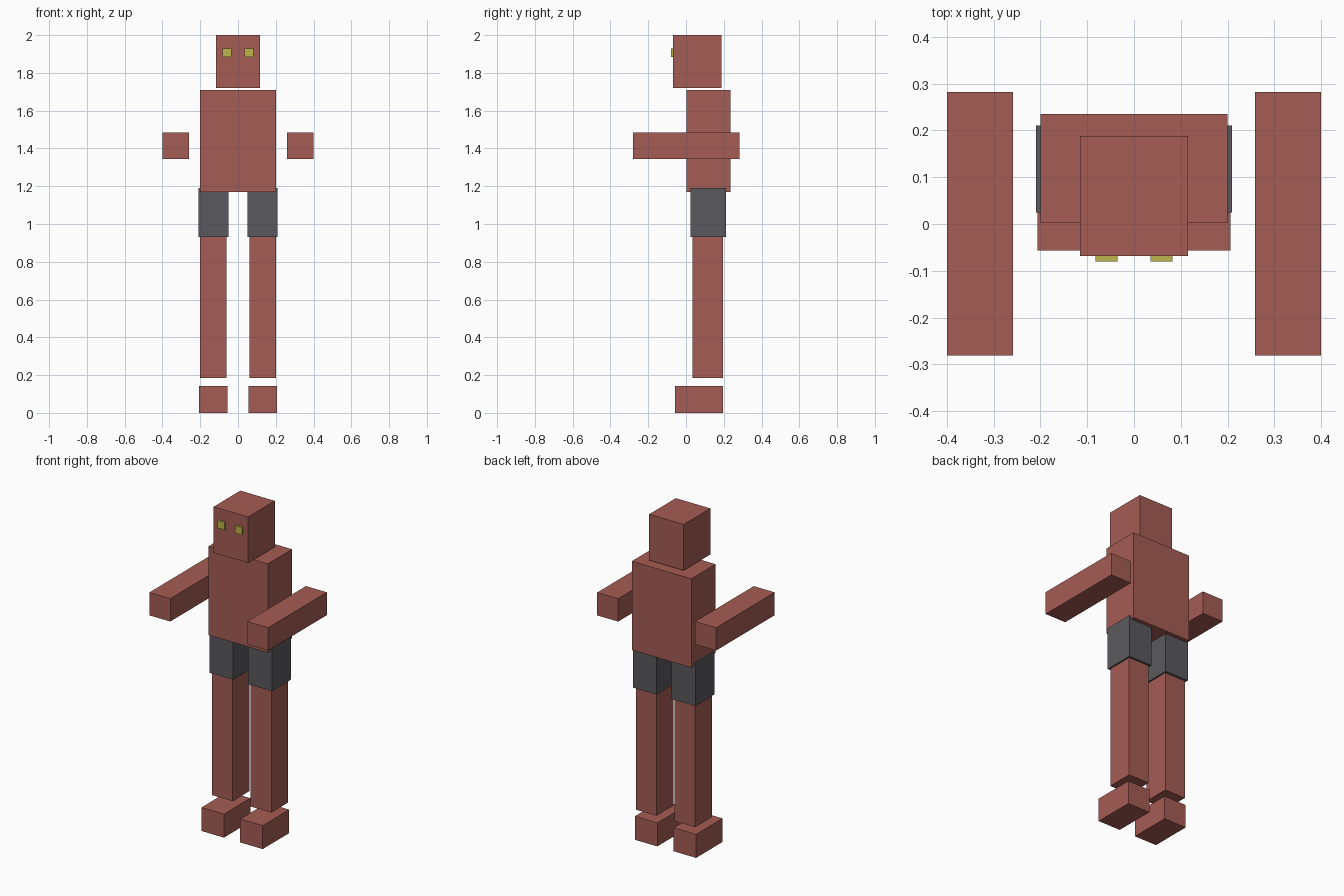
import bpy
import bmesh
from mathutils import Vector

default_cube = bpy.data.objects.get("Cube")
if default_cube:
    bpy.data.objects.remove(default_cube, do_unlink=True)


def make_material(name, rgb):
    mat = bpy.data.materials.new(name)
    mat.use_nodes = True
    color = (*rgb, 1.0)
    mat.diffuse_color = color
    mat.node_tree.nodes["Principled BSDF"].inputs["Base Color"].default_value = color
    return mat


def add_box(name, mat, low, high):
    """Box between two opposite corners, with its origin at the centre."""
    low, high = Vector(low), Vector(high)
    size = high - low
    bm = bmesh.new()
    bmesh.ops.create_cube(bm, size=1.0)
    bmesh.ops.scale(bm, vec=size, verts=bm.verts)
    mesh = bpy.data.meshes.new(name)
    bm.to_mesh(mesh)
    bm.free()
    mesh.materials.append(mat)
    obj = bpy.data.objects.new(name, mesh)
    obj.location = (low + high) / 2
    bpy.context.collection.objects.link(obj)
    return obj


def add_pair(name, mat, low, high):
    """Left box at +x and its mirror image at -x."""
    add_box("left_" + name, mat, low, high)
    add_box("right_" + name, mat, (-high[0], *low[1:]), (-low[0], *high[1:]))


skin = make_material("brick red", (0.38, 0.107, 0.09))
cloth = make_material("dark grey", (0.102, 0.102, 0.114))
eye_color = make_material("yellow", (0.51, 0.46, 0.07))

# Head and torso
add_box("head", skin, (-0.116, -0.068, 1.72), (0.116, 0.188, 2.0))
add_box("torso", skin, (-0.2, 0.002, 1.17), (0.2, 0.235, 1.71))

# Eyes, set into the face
add_pair("eye", eye_color, (0.035, -0.08, 1.885), (0.082, -0.05, 1.93))

# Arms reaching forward
add_pair("arm", skin, (0.259, -0.281, 1.345), (0.4, 0.282, 1.484))

# Legs, shorts and feet
add_pair("leg", skin, (0.06, 0.035, 0.185), (0.2, 0.197, 1.18))
add_pair("shorts_leg", cloth, (0.05, 0.025, 0.93), (0.21, 0.211, 1.19))
add_pair("foot", skin, (0.055, -0.057, 0.0), (0.206, 0.197, 0.143))
